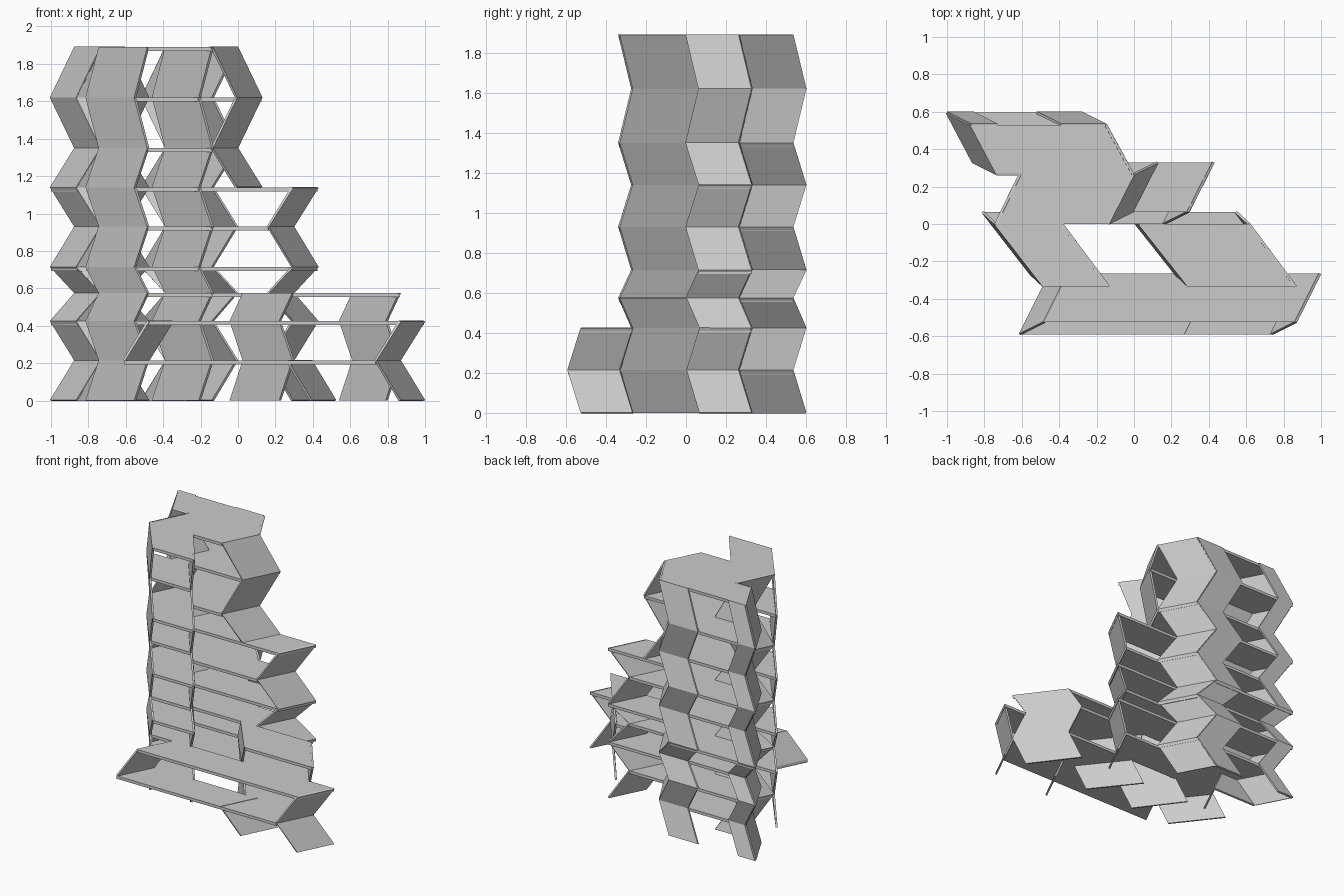
import bpy
import bmesh

cube = bpy.data.objects.get("Cube")
if cube:
    bpy.data.objects.remove(cube, do_unlink=True)

grey = bpy.data.materials.new("light grey")
grey.use_nodes = True
tone = (0.6, 0.6, 0.6, 1)
grey.diffuse_color = tone
grey.node_tree.nodes["Principled BSDF"].inputs["Base Color"].default_value = tone

LEVELS = [0, 0.215, 0.425, 0.575, 0.715, 0.93, 1.14, 1.35, 1.62, 1.89]
SLAB, WALL, RISE = 0.022, 0.014, 0.065
TOP = len(LEVELS) - 1


def leaning(level, shift):
    """Plan offset of a level: every second level slides along the fold."""
    return (shift, RISE) if level % 2 == 0 else (0, 0)


def make_object(name, bm):
    bmesh.ops.recalc_face_normals(bm, faces=bm.faces)
    mesh = bpy.data.meshes.new(name)
    bm.to_mesh(mesh)
    bm.free()
    mesh.materials.append(grey)
    obj = bpy.data.objects.new(name, mesh)
    bpy.context.collection.objects.link(obj)
    return obj


def slabs(name, corners, shift, levels, extra=0, extra_below=0):
    """Thin floor plates; corners run front left, front right, back right, back left."""
    bm = bmesh.new()
    for i in levels:
        dx, dy = leaning(i, shift)
        grow = extra if i <= extra_below else 0
        verts = [bm.verts.new((x + dx + (grow if k in (1, 2) else 0), y + dy, LEVELS[i] - SLAB))
                 for k, (x, y) in enumerate(corners)]
        face = bm.faces.new(verts)
        moved = bmesh.ops.extrude_face_region(bm, geom=[face])["geom"]
        bmesh.ops.translate(bm, vec=(0, 0, SLAB),
                            verts=[v for v in moved if isinstance(v, bmesh.types.BMVert)])
    return make_object(name, bm)


def folded_wall(name, start, end, shift, first, last, end_shift=None):
    """Zigzag wall over a plan line, folded at every level."""
    end_shift = shift if end_shift is None else end_shift
    bm = bmesh.new()
    previous = None
    for i in range(first, last + 1):
        row = []
        for (x, y), s in ((start, shift), (end, end_shift)):
            dx, dy = leaning(i, s)
            row.append(bm.verts.new((x + dx, y + dy, LEVELS[i])))
        if previous:
            bm.faces.new((previous[0], previous[1], row[1], row[0]))
        previous = row
    obj = make_object(name, bm)
    thick = obj.modifiers.new("thickness", "SOLIDIFY")
    thick.thickness = WALL
    thick.offset = 0
    return obj


# Plan outlines of the blocks
back = [(-0.73, 0.265), (-0.005, 0.265), (-0.15, 0.53), (-0.87, 0.53)]
middle = [(-0.74, 0), (-0.14, 0), (-0.005, 0.265), (-0.61, 0.265)]
wing = [(-0.48, -0.335), (-0.135, -0.335), (-0.385, 0), (-0.74, 0)]
low_wing = [(0.295, -0.335), (0.865, -0.335), (0.615, 0), (0.03, 0)]
podium = [(-0.61, -0.59), (0.735, -0.59), (0.865, -0.33), (-0.48, -0.33)]
FOLD, WING_FOLD, EXTRA, EXTRA_TOP, LOW_TOP = 0.13, -0.07, 0.3, 6, 3

# Floors and roofs
slabs("back_block_floors", back, -FOLD, range(1, TOP + 1))
slabs("middle_block_floors", middle, FOLD, range(1, TOP + 1), EXTRA, EXTRA_TOP)
slabs("front_wing_floors", wing, WING_FOLD, range(1, TOP + 1))
slabs("low_wing_floors", low_wing, WING_FOLD, range(1, LOW_TOP + 1))
slabs("podium_floors", podium, FOLD, range(1, 3))

# Folded end walls of each block
for name, plan, shift, top in (("back_block", back, -FOLD, TOP),
                               ("front_wing", wing, WING_FOLD, TOP),
                               ("low_wing", low_wing, WING_FOLD, LOW_TOP)):
    folded_wall(name + "_west_wall", plan[0], plan[3], shift, 0, top)
    folded_wall(name + "_east_wall", plan[1], plan[2], shift, 0, top)

folded_wall("middle_block_west_wall", middle[0], middle[3], FOLD, 0, TOP)
folded_wall("middle_block_upper_east_wall", middle[1], middle[2], FOLD, EXTRA_TOP, TOP)
folded_wall("middle_block_lower_east_wall", (middle[1][0] + EXTRA, 0),
            (middle[2][0] + EXTRA, 0.265), FOLD, 0, EXTRA_TOP)

# Podium end walls and the inner wall of its ground storey
folded_wall("podium_west_wall", podium[0], podium[3], FOLD, 1, 2)
folded_wall("podium_east_wall", podium[1], podium[2], FOLD, 0, 2)
folded_wall("podium_inner_wall", (0.26, -0.59), (0.39, -0.33), FOLD, 0, 1)

# Narrow panels on the open back, and the closing strip beside the notch
folded_wall("back_panel_east", (-0.39, 0.53), back[2], -FOLD, 0, TOP)
folded_wall("back_panel_west", back[3], (-0.73, 0.53), -FOLD, 0, TOP)
folded_wall("notch_wall", back[0], middle[3], -FOLD, 0, TOP, FOLD)
